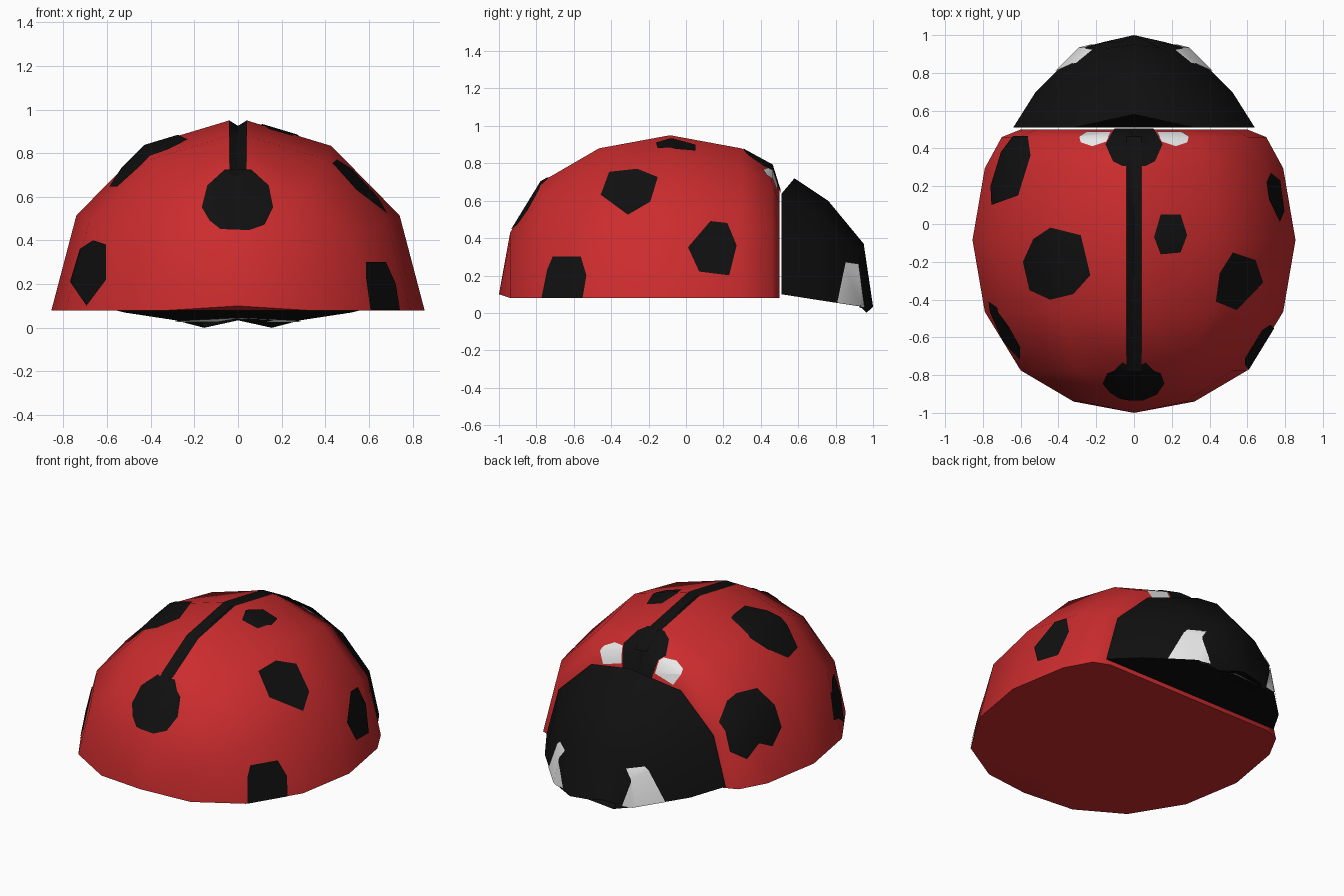
import bpy, bmesh
from math import sin, cos, pi, radians
from mathutils import Vector

old = bpy.data.objects.get("Cube")
if old:
    bpy.data.objects.remove(old, do_unlink=True)


def material(name, rgb):
    m = bpy.data.materials.new(name)
    m.use_nodes = True
    m.diffuse_color = (*rgb, 1)
    m.node_tree.nodes["Principled BSDF"].inputs["Base Color"].default_value = (*rgb, 1)
    return m


RED = material("shell red", (0.6, 0.025, 0.027))
BLACK = material("black", (0.005, 0.005, 0.005))
WHITE = material("white", (0.8, 0.8, 0.8))


def make_object(name, bm, mats):
    mesh = bpy.data.meshes.new(name)
    bm.to_mesh(mesh)
    ob = bpy.data.objects.new(name, mesh)
    bpy.context.collection.objects.link(ob)
    for m in mats:
        mesh.materials.append(m)
    bpy.ops.object.select_all(action='DESELECT')
    ob.select_set(True)
    bpy.context.view_layer.objects.active = ob
    bpy.ops.object.shade_smooth_by_angle(angle=radians(50))
    return ob


def arch(y, width, height, base, mid_base, lean=0, groove=None):
    """Half-round cross-section, closed by a mid point underneath."""
    pts = []
    for i in range(7):
        a = i * pi / 6
        x, z = width * cos(a), base + (height - base) * sin(a)
        if i == 3 and groove is not None:
            pts += [(0.04, y, z), (0, y, z - groove), (-0.04, y, z)]
        elif i == 3:
            pts.append((0, y + lean, z))
        else:
            pts.append((x, y, z))
    return pts + [(0, y + (lean if width < 0.2 else 0), mid_base)]


def loft(rings, start_tip=None):
    """Skin the cross-sections, closing the ends."""
    bm = bmesh.new()
    loops = [[bm.verts.new(p) for p in r] for r in rings]
    n = len(loops[0])
    for a, b in zip(loops, loops[1:]):
        for i in range(n):
            j = (i + 1) % n
            bm.faces.new((a[i], a[j], b[j], b[i]))
    if start_tip:
        tip = bm.verts.new(start_tip)
        for i in range(n):
            bm.faces.new((tip, loops[0][(i + 1) % n], loops[0][i]))
    else:
        bm.faces.new(loops[0][::-1])
    bm.faces.new(loops[-1])
    bmesh.ops.remove_doubles(bm, verts=bm.verts, dist=0.0005)
    bmesh.ops.recalc_face_normals(bm, faces=bm.faces)
    return bm


# Wing shell: y, half width, height, groove depth
shell_rings = [(-0.94, 0.32, 0.43, 0), (-0.775, 0.60, 0.70, 0.01),
               (-0.465, 0.79, 0.88, 0.025), (-0.085, 0.855, 0.95, 0.025),
               (0.295, 0.79, 0.88, 0.025), (0.46, 0.70, 0.79, 0),
               (0.50, 0.60, 0.66, 0)]
shell = loft([arch(y, w, h, 0.08, 0.08, groove=g) for y, w, h, g in shell_rings],
             start_tip=(0, -1, 0.1))

# Black groove between the wings
for f in shell.faces:
    c = f.calc_center_median()
    if abs(c.x) < 0.03 and c.z > 0.6 and -0.8 < c.y < 0.4:
        f.material_index = 1
for e in shell.edges:
    if len({f.material_index for f in e.link_faces}) > 1:
        e.smooth = False
make_object("wing_shell", shell, [RED, BLACK])

# Head: y, half width, height, base, mid base, forward lean of the crown
head_rings = [(0.51, 0.64, 0.72, 0.10, 0.10, 0.07),
              (0.70, 0.52, 0.60, 0.07, 0.07, 0.06),
              (0.93, 0.29, 0.37, 0.035, 0.05, 0.02),
              (0.965, 0.155, 0.035, 0.0, 0.034, 0.035)]
head = loft([arch(*r) for r in head_rings])
make_object("head", head, [BLACK])


def patch(name, source, axis, side, outline, mat):
    """Marking cut from a surface by a convex outline seen along an axis."""
    bm = source.copy()
    bmesh.ops.delete(bm, geom=[f for f in bm.faces if f.normal[axis] * side < 0.02],
                     context='FACES')
    u, v = [k for k in range(3) if k != axis]
    pts = []
    for p in outline:
        co = Vector((0, 0, 0))
        co[u], co[v] = p
        pts.append(co)
    centre = sum(pts, Vector()) / len(pts)
    look = Vector((0, 0, 0))
    look[axis] = 1
    for a, b in zip(pts, pts[1:] + pts[:1]):
        out = (b - a).cross(look)
        if out.dot(centre - a) > 0:
            out.negate()
        bmesh.ops.bisect_plane(bm, geom=bm.verts[:] + bm.edges[:] + bm.faces[:],
                               plane_co=a, plane_no=out.normalized(), clear_outer=True)
    bm.normal_update()
    for vert, n in [(w, w.normal.copy()) for w in bm.verts]:
        vert.co += n * 0.005
    for f in bm.faces:
        f.material_index = 0
    make_object(name, bm, [mat])
    bm.free()


X, Y, Z = 0, 1, 2

# Wing spots
spots = {
    "large_right_spot": (Z, 1, [(-.44, -.02), (-.28, -.06), (-.23, -.27), (-.32, -.37),
                                (-.44, -.40), (-.55, -.35), (-.585, -.20), (-.53, -.08)]),
    "right_shoulder_spot": (Z, 1, [(-.64, .46), (-.56, .46), (-.545, .36), (-.61, .15),
                                   (-.75, .10), (-.755, .20), (-.70, .38)]),
    "right_tail_spot": (Y, -1, [(-.66, .40), (-.60, .38), (-.60, .22), (-.69, .10),
                                (-.765, .21), (-.72, .36)]),
    "small_left_spot": (Z, 1, [(.14, .05), (.245, .05), (.28, -.06), (.245, -.15),
                               (.14, -.16), (.105, -.07)]),
    "left_wing_spot": (Z, 1, [(.52, -.15), (.64, -.19), (.68, -.31), (.54, -.455),
                              (.43, -.41), (.45, -.26)]),
    "left_shoulder_spot": (X, 1, [(.13, .49), (.22, .48), (.27, .36), (.23, .20),
                                  (.07, .22), (.01, .35)]),
    "left_tail_spot": (X, 1, [(-.71, .30), (-.56, .30), (-.53, .20), (-.55, .08),
                              (-.77, .08), (-.74, .23)]),
    "tail_spot": (Y, -1, [(-.06, .72), (.06, .72), (.14, .65), (.16, .55), (.12, .47),
                          (.05, .445), (-.08, .45), (-.13, .49), (-.165, .55), (-.14, .65)]),
    "neck_spot": (Z, 1, [(-.11, .33), (-.06, .305), (.06, .305), (.11, .33), (.15, .42),
                         (.10, .505), (-.10, .505), (-.15, .42)]),
}
for name, (axis, side, outline) in spots.items():
    patch(name, shell, axis, side, outline, BLACK)

# White neck marks and eyes, mirrored
neck_mark = [(.12, .485), (.25, .485), (.29, .46), (.28, .43), (.22, .41), (.145, .435)]
eye = [(.80, .03), (.85, .27), (.92, .26), (.95, .03)]
for s, label in ((1, "left"), (-1, "right")):
    patch(label + "_neck_mark", shell, Z, 1, [(s * x, y) for x, y in neck_mark], WHITE)
    patch(label + "_eye", head, X, s, eye, WHITE)

shell.free()
head.free()
